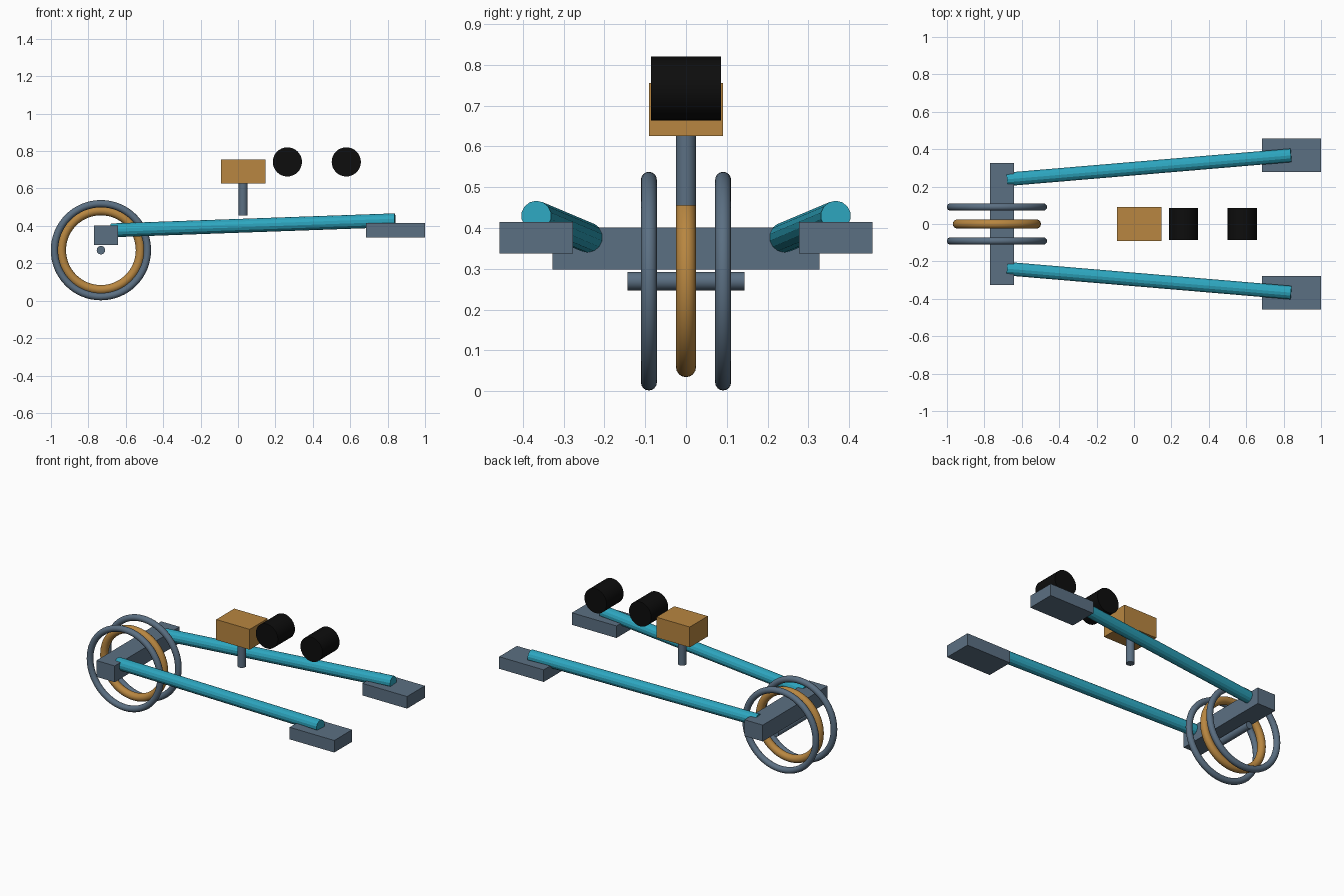
import bpy
from mathutils import Vector

if "Cube" in bpy.data.objects:
    bpy.data.objects.remove(bpy.data.objects["Cube"])


def material(name, rgb):
    m = bpy.data.materials.new(name)
    m.diffuse_color = (*rgb, 1)
    m.use_nodes = True
    m.node_tree.nodes["Principled BSDF"].inputs["Base Color"].default_value = m.diffuse_color
    return m


STEEL = material("slate steel", (0.105, 0.16, 0.225))
GOLD = material("ochre", (0.48, 0.24, 0.052))
TEAL = material("teal", (0.026, 0.38, 0.52))
BLACK = material("black", (0.004, 0.004, 0.004))


def finish(name, mat, smooth=False):
    ob = bpy.context.object
    ob.name = name
    ob.data.materials.append(mat)
    if smooth:
        bpy.ops.object.shade_smooth_by_angle(angle=0.6)
    return ob


def box(name, mat, lo, hi):
    lo, hi = Vector(lo), Vector(hi)
    bpy.ops.mesh.primitive_cube_add(size=1, location=(lo + hi) / 2)
    bpy.context.object.scale = hi - lo
    bpy.ops.object.transform_apply(location=False, rotation=False, scale=True)
    return finish(name, mat)


def rod(name, mat, a, b, r, sides=24, smooth=True):
    a, b = Vector(a), Vector(b)
    d = b - a
    bpy.ops.mesh.primitive_cylinder_add(
        vertices=sides, radius=r, depth=d.length, location=(a + b) / 2,
        rotation=d.to_track_quat('Z', 'Y').to_euler())
    return finish(name, mat, smooth)


def ring(name, mat, y, major, minor):
    bpy.ops.mesh.primitive_torus_add(
        major_segments=64, minor_segments=16, major_radius=major,
        minor_radius=minor, location=(WX, y, WZ), rotation=(1.570796, 0, 0))
    return finish(name, mat, True)


# Wheel: gold centre ring, two outer rings and the axle
WX, WZ = -0.733, 0.27
ring("wheel_centre_ring", GOLD, 0, 0.211, 0.0245)
rod("axle", STEEL, (WX, -0.144, WZ), (WX, 0.144, WZ), 0.0225)

# Cross beam over the wheel
box("cross_beam", STEEL, (-0.771, -0.327, 0.298), (-0.642, 0.327, 0.402))

# Mirrored pairs: outer rings, long rails, end pads
for side, s in (("left", 1), ("right", -1)):
    ring(side + "_wheel_ring", STEEL, s * 0.091, 0.2485, 0.0195)
    rod(side + "_rail", TEAL, (-0.678, s * 0.239, 0.376), (0.84, s * 0.367, 0.430),
        0.037, 14, False)
    y = sorted((s * 0.277, s * 0.457))
    box(side + "_end_pad", STEEL, (0.685, y[0], 0.338), (1.0, y[1], 0.415))

# Post with its housing
rod("post", STEEL, (0.027, 0, 0.455), (0.027, 0, 0.627), 0.025)
box("housing", GOLD, (-0.09, -0.091, 0.626), (0.146, 0.091, 0.756))

# Two black drums lying across
for name, x in (("inner_drum", 0.264), ("outer_drum", 0.579)):
    rod(name, BLACK, (x, -0.086, 0.742), (x, 0.086, 0.742), 0.078, 32)
